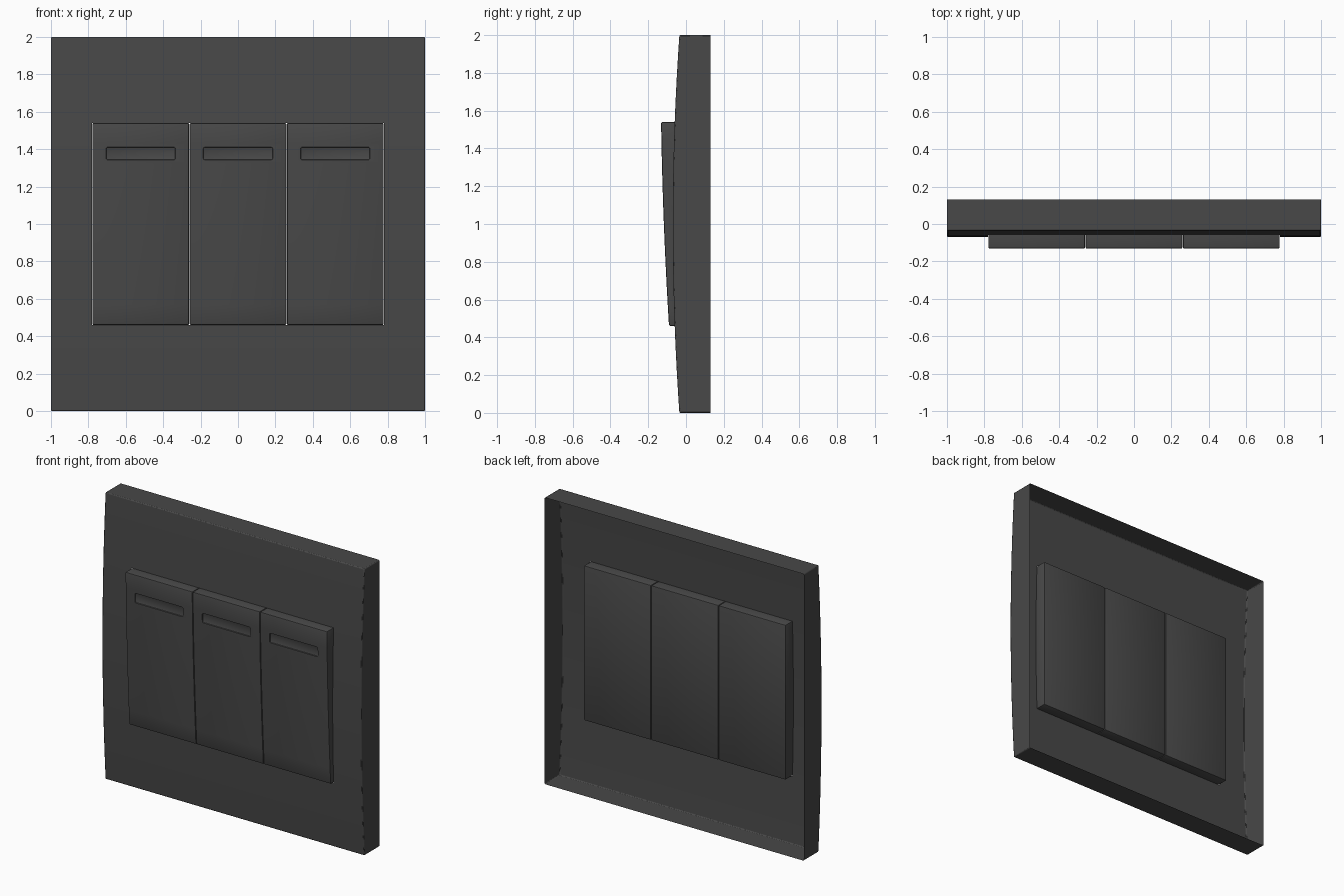
import bpy, bmesh

if "Cube" in bpy.data.objects:
    bpy.data.objects.remove(bpy.data.objects["Cube"])

mat = bpy.data.materials.new("dark_plastic")
mat.diffuse_color = (0.065, 0.065, 0.065, 1)
mat.use_nodes = True
mat.node_tree.nodes["Principled BSDF"].inputs["Base Color"].default_value = mat.diffuse_color


def make_object(name, bm, bevel=0.0):
    bm.normal_update()
    me = bpy.data.meshes.new(name)
    bm.to_mesh(me)
    bm.free()
    ob = bpy.data.objects.new(name, me)
    bpy.context.collection.objects.link(ob)
    me.materials.append(mat)
    if bevel:
        mod = ob.modifiers.new("soft_edges", 'BEVEL')
        mod.width = bevel
        mod.segments = 2
        mod.limit_method = 'ANGLE'
        mod.angle_limit = 0.7
    return ob


def smooth(ob):
    bpy.ops.object.select_all(action='DESELECT')
    bpy.context.view_layer.objects.active = ob
    ob.select_set(True)
    bpy.ops.object.shade_smooth_by_angle(angle=0.6)


# Cover plate: thin hollow shell, bowed front with a window, open at the back
HX, Z0, Z1 = 0.78, 0.46, 1.54
xs = [-1, -HX, HX, 1]
zs = [Z0 * i / 6 for i in range(6)]
zs += [Z0 + (Z1 - Z0) * i / 12 for i in range(12)]
zs += [Z1 + (2 - Z1) * i / 6 for i in range(7)]
bm = bmesh.new()
grid = [[bm.verts.new((x, -0.07 + 0.035 * (z - 1) ** 2, z)) for x in xs] for z in zs]
for r in range(len(zs) - 1):
    for c in range(3):
        if c == 1 and 6 <= r < 18:
            continue
        bm.faces.new((grid[r][c], grid[r][c + 1], grid[r + 1][c + 1], grid[r + 1][c]))
rim = [e for e in bm.edges if e.is_boundary and
       (all(abs(v.co.x) > 0.99 for v in e.verts) or
        all(abs(v.co.z - 1) > 0.99 for v in e.verts))]
ext = bmesh.ops.extrude_edge_only(bm, edges=rim)
for v in ext["geom"]:
    if isinstance(v, bmesh.types.BMVert):
        v.co.y = 0.13
bmesh.ops.recalc_face_normals(bm, faces=bm.faces)
bm.faces.ensure_lookup_table()
if bm.faces[0].normal.y > 0:
    bmesh.ops.reverse_faces(bm, faces=bm.faces)
smooth(make_object("cover_plate", bm, 0.006))


# Rocker: tilted, slightly bowed front, flat back
def rocker(name, x0, x1):
    bm = bmesh.new()
    n = 10
    prof = [(0.015, Z1), (0.015, Z0)]
    for i in range(n + 1):
        t = i / n
        prof.append((-0.09 - 0.042 * t - 0.025 * t * (1 - t), Z0 + (Z1 - Z0) * t))
    face = bm.faces.new([bm.verts.new((x0, y, z)) for y, z in prof])
    ext = bmesh.ops.extrude_face_region(bm, geom=[face])
    for v in ext["geom"]:
        if isinstance(v, bmesh.types.BMVert):
            v.co.x = x1
    bmesh.ops.recalc_face_normals(bm, faces=bm.faces)
    return make_object(name, bm, 0.008)


# Cutter for the shallow indicator slot, with rounded corners
def slot_cutter(cx):
    bm = bmesh.new()
    bmesh.ops.create_cube(bm, size=1)
    for v in bm.verts:
        v.co = (cx + v.co.x * 0.372, -0.145 + v.co.y * 0.05, 1.377 + v.co.z * 0.068)
    return make_object("slot_cutter", bm, 0.008)


W = 2 * HX / 3
for i, side in enumerate(("left", "middle", "right")):
    cx = (i - 1) * W
    ob = rocker(side + "_rocker", cx - W / 2 + 0.001, cx + W / 2 - 0.001)
    cutter = slot_cutter(cx)
    cutter.hide_render = True
    mod = ob.modifiers.new("indicator_slot", 'BOOLEAN')
    mod.operation = 'DIFFERENCE'
    mod.solver = 'EXACT'
    mod.object = cutter
    bpy.context.view_layer.objects.active = ob
    for m in [m.name for m in ob.modifiers]:
        bpy.ops.object.modifier_apply(modifier=m)
    bpy.data.objects.remove(cutter)
    smooth(ob)
